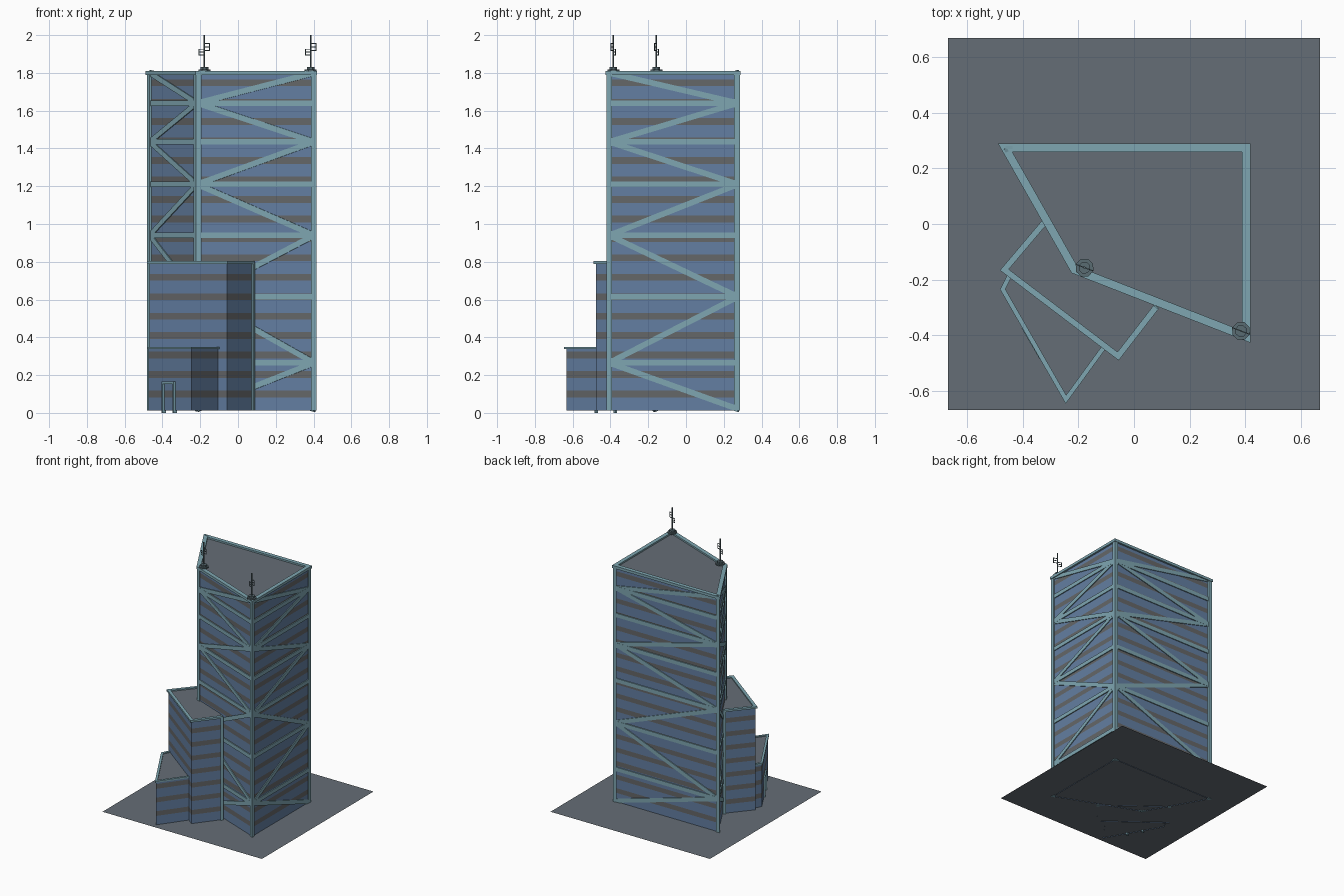
import bpy, bmesh, math
from mathutils import Vector, Matrix

if "Cube" in bpy.data.objects:
    bpy.data.objects.remove(bpy.data.objects["Cube"])


def material(name, rgb):
    m = bpy.data.materials.new(name)
    m.diffuse_color = (*rgb, 1)
    m.use_nodes = True
    m.node_tree.nodes["Principled BSDF"].inputs["Base Color"].default_value = m.diffuse_color
    return m


GLASS = material("blue glass", (0.125, 0.21, 0.36))
BAND = material("grey floor band", (0.13, 0.135, 0.14))
FRAME = material("pale teal frame", (0.21, 0.38, 0.44))
SLAB = material("slate grey", (0.13, 0.155, 0.18))
METAL = material("dark metal", (0.10, 0.15, 0.17))
UP = Vector((0, 0, 1))
GROUND = 0.012


def finish(bm, name, *mats):
    bmesh.ops.recalc_face_normals(bm, faces=bm.faces)
    me = bpy.data.meshes.new(name)
    bm.to_mesh(me)
    bm.free()
    for m in mats:
        me.materials.append(m)
    ob = bpy.data.objects.new(name, me)
    bpy.context.collection.objects.link(ob)
    return ob


def prism(bm, pts, z0, z1):
    lo = [bm.verts.new((p[0], p[1], z0)) for p in pts]
    hi = [bm.verts.new((p[0], p[1], z1)) for p in pts]
    n = len(pts)
    bm.faces.new(lo[::-1])
    bm.faces.new(hi)
    for i in range(n):
        j = (i + 1) % n
        bm.faces.new((lo[i], lo[j], hi[j], hi[i]))


def bar(bm, p, q, width, depth, normal):
    """Rectangular bar from p to q, depth measured along normal."""
    d = (q - p)
    side = d.normalized().cross(normal).normalized()
    rot = Matrix((d.normalized(), side, normal)).transposed().to_4x4()
    size = Matrix.Diagonal((d.length, width, depth, 1))
    bmesh.ops.create_cube(bm, size=1, matrix=Matrix.Translation((p + q) / 2) @ rot @ size)


def outward(a, b):
    d = (b - a).normalized()
    return Vector((d.y, -d.x))


def offset(pts, dist, closed):
    """Offset a counter-clockwise outline outward with mitred corners."""
    n, out = len(pts), []
    for i, p in enumerate(pts):
        norms = []
        if closed or i > 0:
            norms.append(outward(pts[i - 1], p))
        if closed or i < n - 1:
            norms.append(outward(p, pts[(i + 1) % n]))
        a, b = norms[0], norms[-1]
        out.append(p + (a + b) * (dist / (1 + a.dot(b))))
    return out


def block(name, pts, top, closed, rim_out, rim_in, rim_h):
    # striped walls: one strip of faces per glass or band course
    levels, mats = [GROUND], []
    k = 0
    while True:
        z = 0.1 + 0.103 * k
        if z + 0.02 > top - 0.01:
            break
        levels += [z - 0.018, z + 0.018]
        mats += [0, 1]
        k += 1
    levels.append(top - 0.005)
    mats.append(0)
    bm = bmesh.new()
    rings = [[bm.verts.new((p.x, p.y, z)) for p in pts] for z in levels]
    n = len(pts)
    for r, m in enumerate(mats):
        for i in range(n):
            j = (i + 1) % n
            f = bm.faces.new((rings[r][i], rings[r][j], rings[r + 1][j], rings[r + 1][i]))
            f.material_index = m
    finish(bm, name + "_walls", GLASS, BAND)
    # roof deck
    bm = bmesh.new()
    bm.faces.new([bm.verts.new((p.x, p.y, top - rim_h * 0.6)) for p in pts])
    finish(bm, name + "_roof", SLAB)
    # parapet rim
    bm = bmesh.new()
    o, s = offset(pts, rim_out, closed), offset(pts, -rim_in, closed)
    for i in range(n if closed else n - 1):
        j = (i + 1) % n
        prism(bm, [o[i], o[j], s[j], s[i]], top - rim_h, top)
    finish(bm, name + "_parapet", FRAME)


V = Vector
tower = [V((-0.465, 0.275)), V((-0.215, -0.165)), V((0.405, -0.407)), V((0.405, 0.275))]
middle = [V((-0.32, 0.01)), V((-0.468, -0.165)), V((-0.057, -0.477)), V((0.08, -0.30))]
low = [V((-0.445, -0.18)), V((-0.473, -0.235)), V((-0.245, -0.632)), V((-0.105, -0.44))]

block("tower", tower, 1.81, True, 0.014, 0.016, 0.02)
block("middle_block", middle, 0.803, False, 0.010, 0.012, 0.015)
block("low_block", low, 0.35, False, 0.008, 0.009, 0.012)

# ground plate
bm = bmesh.new()
bmesh.ops.create_grid(bm, x_segments=1, y_segments=1, size=0.67,
                      matrix=Matrix.Translation((0, 0, 0.015)))
finish(bm, "base_plate", SLAB)

# tower corner columns
bm = bmesh.new()
outer, inner = offset(tower, 0.010, True), offset(tower, -0.01, True)
for i in range(4):
    o = outer[i]
    back = (outer[i - 1] - o).normalized() * 0.03
    ahead = (outer[(i + 1) % 4] - o).normalized() * 0.03
    prism(bm, [o + back, o, o + ahead, inner[i]], GROUND, 1.80)
finish(bm, "corner_columns", FRAME)

# cross beams and zigzag braces on every tower face
LEVELS = [1.80, 1.64, 1.435, 1.21, 0.94, 0.615, 0.265, 0.02]
beams, braces = bmesh.new(), bmesh.new()
for i in range(4):
    a, b = tower[i], tower[(i + 1) % 4]
    n = outward(a, b).to_3d()
    for z in LEVELS[1:-1]:
        bar(beams, a.to_3d() + UP * z, b.to_3d() + UP * z, 0.03, 0.014, n)
    for k in range(len(LEVELS) - 1):
        # even levels meet at the first and third corners
        swap = (k + i) % 2
        p, q = (b, a) if swap else (a, b)
        bar(braces, p.to_3d() + UP * LEVELS[k], q.to_3d() + UP * LEVELS[k + 1], 0.03, 0.012, n)
finish(beams, "cross_beams", FRAME)
finish(braces, "diagonal_braces", FRAME)

# slim posts where the middle block meets the tower
bm = bmesh.new()
for p, q in ((middle[3], middle[2]), (middle[0], middle[1])):
    c = p + (q - p).normalized() * 0.006
    n = outward(q, p).to_3d()
    bar(bm, c.to_3d() + UP * GROUND, c.to_3d() + UP * 0.795, 0.02, 0.02, n)
finish(bm, "junction_posts", FRAME)

# entrance frame on the low block
bm = bmesh.new()
a, b = low[1], low[2]
n = outward(a, b).to_3d()
ends = [a.lerp(b, (x - a.x) / (b.x - a.x)).to_3d() for x in (-0.393, -0.335)]
for e in ends:
    bar(bm, e, e + UP * 0.165, 0.012, 0.02, n)
bar(bm, ends[0] + UP * 0.16, ends[1] + UP * 0.16, 0.012, 0.02, n)
finish(bm, "entrance_frame", FRAME)

# rooftop antennas
ang = math.atan2(-0.24, 0.62)
for idx, (x, y) in enumerate(((-0.178, -0.157), (0.385, -0.385))):
    place = Matrix.Translation((x, y, 0)) @ Matrix.Rotation(ang, 4, 'Z')
    bm = bmesh.new()
    for r, z0, z1 in ((0.034, 1.808, 1.818), (0.022, 1.818, 1.832), (0.004, 1.83, 2.0)):
        bmesh.ops.create_cone(bm, cap_ends=True, segments=8, radius1=r, radius2=r, depth=z1 - z0,
                              matrix=Matrix.Translation((0, 0, (z0 + z1) / 2)))
    Y = V((0, 1, 0))
    for s, z0, z1 in ((1, 1.918, 1.955), (-1, 1.895, 1.925)):
        for z in (z0, (z0 + z1) / 2, z1):
            bar(bm, V((0, 0, z)), V((s * 0.032, 0, z)), 0.004, 0.004, Y)
        bar(bm, V((s * 0.03, 0, z0)), V((s * 0.03, 0, z1)), 0.004, 0.004, Y)
    bm.transform(place)
    finish(bm, "antenna_%d" % (idx + 1), METAL)
